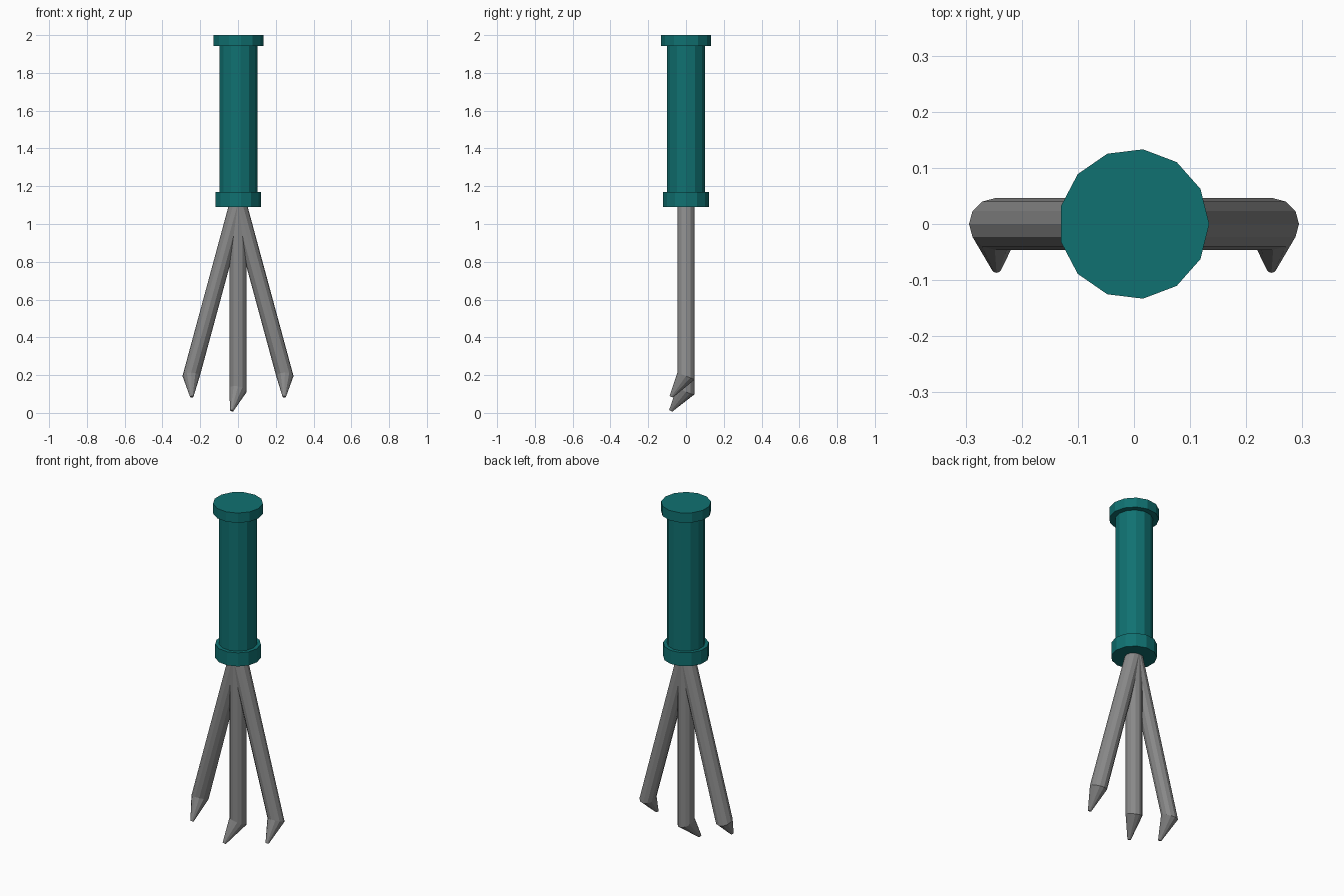
import bpy, bmesh, math
from mathutils import Vector

if "Cube" in bpy.data.objects:
    bpy.data.objects.remove(bpy.data.objects["Cube"])


def material(name, rgb):
    m = bpy.data.materials.new(name)
    m.diffuse_color = (*rgb, 1)
    m.use_nodes = True
    m.node_tree.nodes["Principled BSDF"].inputs["Base Color"].default_value = m.diffuse_color
    return m


TEAL = material("teal grip", (0.005, 0.165, 0.165))
STEEL = material("grey steel", (0.25, 0.25, 0.25))


def loft(name, rings, sides, mat):
    """Skin of flat faces through rings given as (centre, radius, x slope, y slope)."""
    bm = bmesh.new()
    loops = []
    for (cx, cy, cz), r, sx, sy in rings:
        loop = []
        for i in range(sides):
            a = 2 * math.pi * i / sides
            x, y = r * math.cos(a), r * math.sin(a)
            loop.append(bm.verts.new((cx + x, cy + y, cz + sx * x + sy * y)))
        loops.append(loop)
    for a, b in zip(loops, loops[1:]):
        for i in range(sides):
            j = (i + 1) % sides
            bm.faces.new((a[i], a[j], b[j], b[i]))
    bm.faces.new(loops[0])
    bm.faces.new(loops[-1])
    bmesh.ops.recalc_face_normals(bm, faces=bm.faces)
    me = bpy.data.meshes.new(name)
    bm.to_mesh(me)
    bm.free()
    me.materials.append(mat)
    ob = bpy.data.objects.new(name, me)
    bpy.context.collection.objects.link(ob)
    return ob


# Handle: lower collar, grip and end cap, all 13-sided
loft("handle", [((0, 0, z), r, 0, 0) for z, r in (
    (1.09, 0.123), (1.17, 0.123), (1.17, 0.102),
    (1.942, 0.102), (1.942, 0.134), (2.0, 0.134))], 13, TEAL)


# Tines: straight shaft, mitred bend, tapered claw tip
def tine(name, bend, slope, tip):
    loft(name, [((0, 0, 1.11), 0.046, 0, 0),
                (bend, 0.046, *slope),
                (tip, 0.009, *slope)], 12, STEEL)


tine("middle_tine", (0, 0, 0.12), (-0.2, -0.45), (-0.033, -0.08, 0.012))
for side, label in ((-1, "left"), (1, "right")):
    tine(label + "_tine", (0.248 * side, 0, 0.195), (0, -0.4),
         (0.245 * side, -0.078, 0.085))
